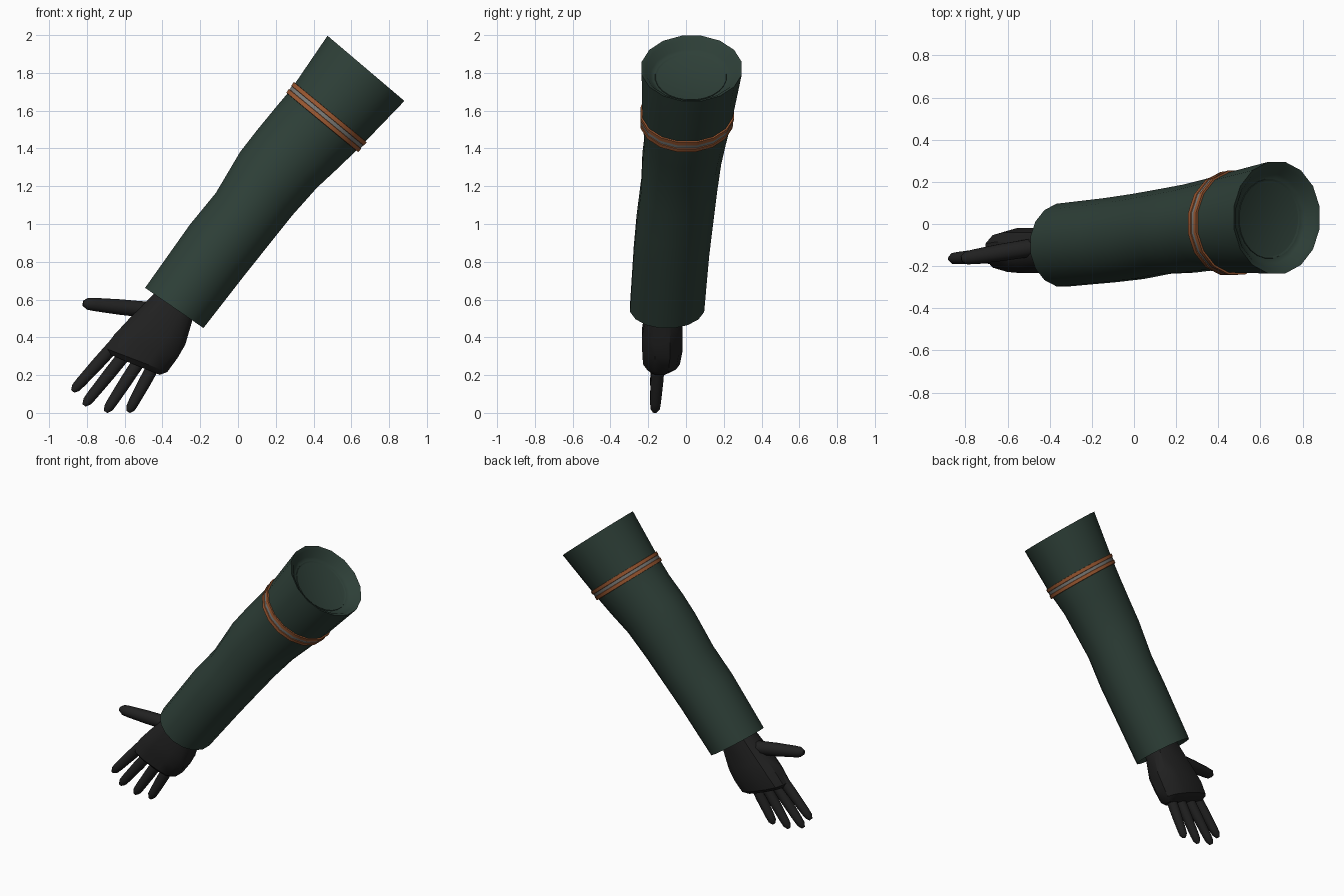
import bpy, bmesh, math
from mathutils import Vector

cube = bpy.data.objects.get("Cube")
if cube:
    bpy.data.objects.remove(cube, do_unlink=True)


def material(name, r, g, b):
    m = bpy.data.materials.new(name)
    m.use_nodes = True
    m.diffuse_color = (r, g, b, 1)
    bsdf = next(n for n in m.node_tree.nodes if n.type == 'BSDF_PRINCIPLED')
    bsdf.inputs["Base Color"].default_value = (r, g, b, 1)
    bsdf.inputs["Roughness"].default_value = 0.8
    return m


GREEN = material("dark green cloth", 0.027, 0.050, 0.039)
BLACK = material("black glove", 0.015, 0.015, 0.015)
ORANGE = material("orange trim", 0.32, 0.095, 0.03)
GREY = material("grey trim", 0.19, 0.19, 0.18)
AXIS = Vector((0.62, 0.08, 0.78)).normalized()


def section(a, b, y0, y1):
    """Ring frame from two opposite edge points (x, z) and a depth range."""
    yc = (y0 + y1) / 2
    p, q = Vector((a[0], yc, a[1])), Vector((b[0], yc, b[1]))
    return (p + q) / 2, (q - p) / 2, Vector((0, (y1 - y0) / 2, 0))


def moved(sec, scale, shift):
    c, u, v = sec
    return c + AXIS * shift, u * scale, v * scale


def loft(name, sections, mats, sides=16, power=1.0, angle=40, rule=None):
    """Skin a row of elliptical rings and cap both ends."""
    bm = bmesh.new()
    rings = []
    for c, u, v in sections:
        ring = []
        for i in range(sides):
            t = 2 * math.pi * (i + 0.5) / sides
            cs, sn = math.cos(t), math.sin(t)
            cs = math.copysign(abs(cs) ** power, cs)
            sn = math.copysign(abs(sn) ** power, sn)
            ring.append(bm.verts.new(c + u * cs + v * sn))
        rings.append(ring)
    for k, (r0, r1) in enumerate(zip(rings, rings[1:])):
        for i in range(sides):
            j = (i + 1) % sides
            f = bm.faces.new((r0[i], r0[j], r1[j], r1[i]))
            f.material_index = rule(k) if rule else 0
    bm.faces.new(rings[0][::-1])
    bm.faces.new(rings[-1])
    bmesh.ops.recalc_face_normals(bm, faces=bm.faces)
    me = bpy.data.meshes.new(name)
    bm.to_mesh(me)
    bm.free()
    for m in mats:
        me.materials.append(m)
    ob = bpy.data.objects.new(name, me)
    bpy.context.collection.objects.link(ob)
    bpy.ops.object.select_all(action='DESELECT')
    ob.select_set(True)
    bpy.context.view_layer.objects.active = ob
    bpy.ops.object.shade_smooth_by_angle(angle=math.radians(angle))
    return ob


def digit(name, base, tip, radius):
    """Tapered finger with a blunt, faceted tip."""
    a, b = Vector(base), Vector(tip)
    d = (b - a).normalized()
    v = Vector((0, 1, 0))
    u = v.cross(d).normalized()
    v = d.cross(u)
    rows = [(0, 1.1), (0.45, 1.05), (0.82, 0.9), (0.93, 0.8), (1, 0.35)]
    secs = [(a.lerp(b, t), u * radius * s, v * radius * s) for t, s in rows]
    loft(name, secs, [BLACK], sides=8, angle=50)


# Sleeve, from the recessed cuff to the rolled rim and shallow socket
cuff = section((-0.495, 0.664), (-0.18, 0.447), -0.30, 0.10)
band = section((0.28, 1.72), (0.655, 1.41), -0.235, 0.245)
rim = section((0.47, 2.0), (0.885, 1.648), -0.24, 0.30)
sleeve = [
    moved(cuff, 0.8, 0.05), moved(cuff, 0.93, 0.01), cuff,
    section((-0.257, 1.0), (0.034, 0.722), -0.28, 0.127),
    section((-0.12, 1.167), (0.16, 0.88), -0.265, 0.147),
    section((0.008, 1.384), (0.288, 1.04), -0.24, 0.17),
    section((0.098, 1.5), (0.42, 1.188), -0.235, 0.19),
    section((0.193, 1.616), (0.53, 1.29), -0.222, 0.215),
    band, rim,
    moved(rim, 0.91, -0.012), moved(rim, 0.8, -0.05), moved(rim, 0.71, -0.06),
]
loft("sleeve", sleeve, [GREEN])

# Socket bowl and its centre pin
bowl = [moved(rim, s, h) for s, h in
        ((0.74, -0.12), (0.70, -0.056), (0.55, -0.075), (0.35, -0.085), (0.15, -0.088))]
loft("socket_bowl", bowl, [GREEN], sides=24)
loft("socket_pin", [moved(rim, 0.19, -0.09), moved(rim, 0.18, -0.081)], [GREY], sides=12)

# Trim: two raised orange cords around a grey stripe
profile = [(0.97, -0.036), (1.035, -0.034), (1.04, -0.012), (1.025, -0.010),
           (1.03, 0.010), (1.045, 0.012), (1.05, 0.034), (0.97, 0.036)]
loft("arm_band", [moved(band, s, h) for s, h in profile], [ORANGE, GREY],
     rule=lambda k: 1 if k == 3 else 0)

# Gloved palm
palm = [
    section((-0.36, 0.73), (-0.20, 0.60), -0.19, -0.02),
    section((-0.44, 0.64), (-0.24, 0.485), -0.21, -0.02),
    section((-0.585, 0.495), (-0.275, 0.36), -0.235, -0.015),
    section((-0.66, 0.415), (-0.315, 0.29), -0.235, -0.015),
    section((-0.71, 0.345), (-0.37, 0.215), -0.23, -0.03),
    section((-0.695, 0.315), (-0.41, 0.20), -0.205, -0.07),
]
loft("palm", palm, [BLACK], sides=12, power=0.75, angle=35)

# Fingers and thumb
for name, base, tip in (
        ("index_finger", (-0.63, 0.385), (-0.875, 0.115)),
        ("middle_finger", (-0.57, 0.345), (-0.815, 0.04)),
        ("ring_finger", (-0.50, 0.31), (-0.70, 0.005)),
        ("little_finger", (-0.425, 0.29), (-0.58, 0.005))):
    digit(name, (base[0], -0.145, base[1]), (tip[0], -0.165, tip[1]), 0.034)
digit("thumb", (-0.47, -0.11, 0.545), (-0.82, -0.165, 0.58), 0.042)
